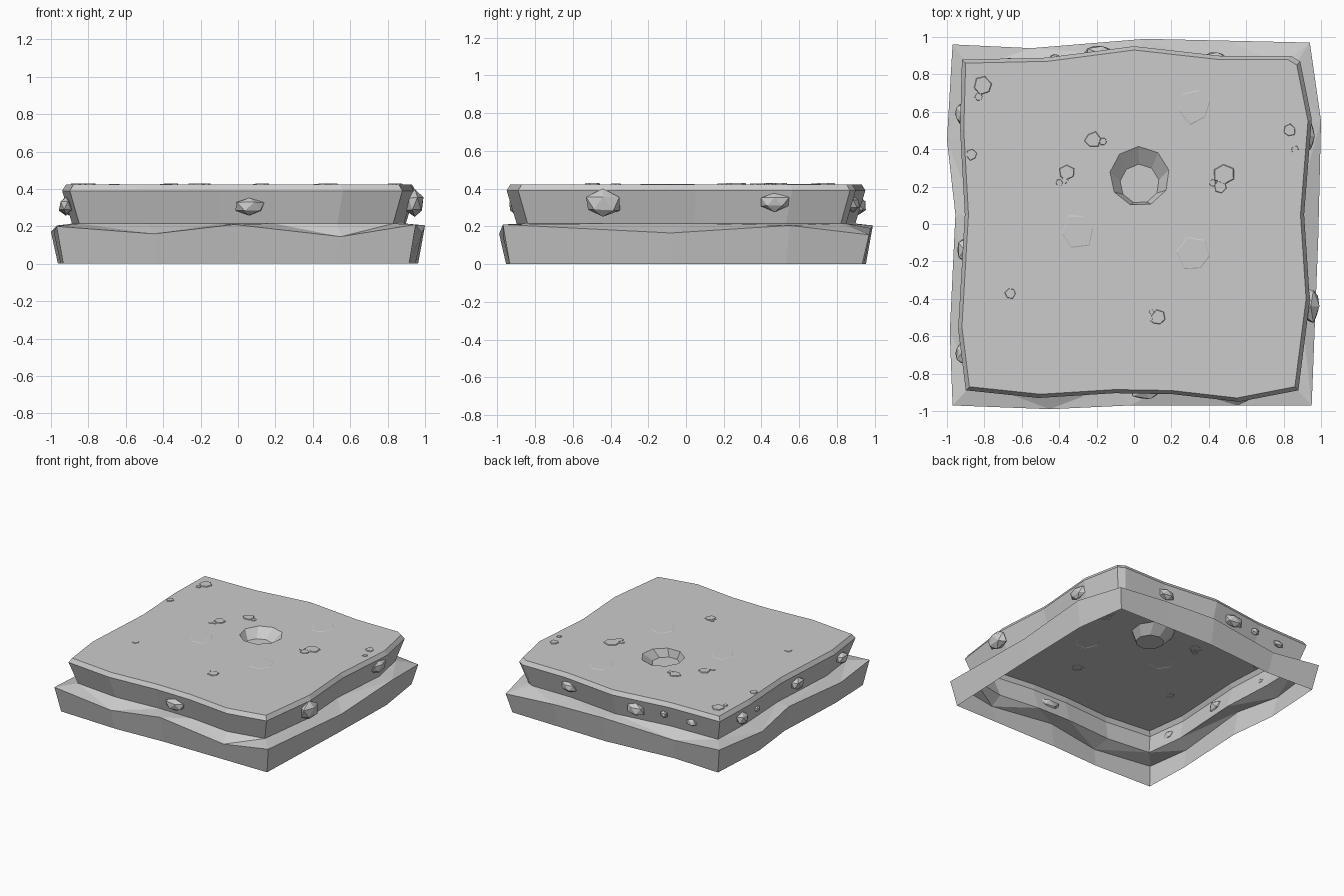
import bpy, bmesh, math, random
from mathutils import Vector

if "Cube" in bpy.data.objects:
    bpy.data.objects.remove(bpy.data.objects["Cube"])
random.seed(4)

def finish(name, bm):
    bmesh.ops.recalc_face_normals(bm, faces=bm.faces[:])
    me = bpy.data.meshes.new(name)
    bm.to_mesh(me)
    bm.free()
    ob = bpy.data.objects.new(name, me)
    bpy.context.collection.objects.link(ob)
    return ob

def ring(bm, pts):
    vs = [bm.verts.new(p) for p in pts]
    n = len(vs)
    return vs, [bm.edges.new((vs[i], vs[(i + 1) % n])) for i in range(n)]

def wall(bm, a, b):
    n = len(a)
    for i in range(n):
        j = (i + 1) % n
        bm.faces.new((a[i], a[j], b[j], b[i]))

def fill(bm, edges):
    bmesh.ops.triangle_fill(bm, edges=edges, use_beauty=True, normal=(0, 0, 1))

# Wavy outlines: slab top, and skirt rim with its height
slab = [(-.88, -.87), (-.5, -.91), (-.1, -.885), (.2, -.89), (.55, -.93), (.86, -.87),
        (.92, -.4), (.89, .05), (.93, .55), (.87, .85), (.82, .88), (.45, .88),
        (0, .93), (-.46, .87), (-.9, .86), (-.91, .5), (-.885, .05), (-.92, -.55)]
rim = [(-.97, -.97, .2), (-.45, -.99, .16), (-.02, -.97, .21), (.55, -.97, .145),
       (.95, -.97, .21), (.985, -.08, .165), (1, .55, .205), (.94, .97, .155),
       (.5, .98, .19), (.06, .99, .205), (-.55, .94, .165), (-.97, .96, .205),
       (-1, .45, .17), (-.955, .05, .205), (-.985, -.58, .17)]

def level(k, z):
    return [(x * k, y * k, z) for x, y in slab]

# Upper slab: open shell with a bevelled, undercut side and a crater in the top
bm = bmesh.new()
top, top_e = ring(bm, level(1, .423))
mid, _ = ring(bm, level(1.022, .39))
low, _ = ring(bm, level(.965, .215))
wall(bm, top, mid)
wall(bm, mid, low)
N = 9
def crater(cx, cy, r, z):
    return [(cx + r * math.cos(math.tau * (i + .3) / N),
             cy + r * math.sin(math.tau * (i + .3) / N), z) for i in range(N)]
lip, lip_e = ring(bm, crater(.03, .255, .16, .423))
pit, _ = ring(bm, crater(.03, .215, .105, .36))
wall(bm, lip, pit)
bm.faces.new(pit)
fill(bm, top_e + lip_e)
finish("upper_slab", bm)

# Lower skirt: flared wall, open below, with a ledge rising to the slab
bm = bmesh.new()
foot, _ = ring(bm, [(x * .963, y * .963, 0) for x, y, z in rim])
edge, edge_e = ring(bm, rim)
wall(bm, foot, edge)
inner, inner_e = ring(bm, level(.965, .215))
fill(bm, edge_e + inner_e)
finish("lower_skirt", bm)

# Stones embedded in the slab sides: position, half sizes
def stone(name, c, s):
    bm = bmesh.new()
    bmesh.ops.create_icosphere(bm, subdivisions=1, radius=1)
    for v in bm.verts:
        v.co = Vector([a * b for a, b in zip(v.co, s)]) * random.uniform(.88, 1.1) + Vector(c)
    finish(name, bm)

stones = [((.06, -.895, .305), (.09, .045, .05)),
          ((.945, -.44, .32), (.05, .1, .075)), ((.935, .47, .33), (.035, .085, .05)),
          ((.43, .885, .32), (.07, .04, .045)), ((-.19, .915, .31), (.085, .045, .055)),
          ((-.42, .885, .32), (.035, .025, .03)), ((-.66, .865, .31), (.045, .025, .03)),
          ((-.92, .59, .31), (.04, .065, .055)), ((-.905, .38, .3), (.02, .03, .025)),
          ((-.905, -.14, .31), (.045, .075, .05)), ((-.92, -.69, .31), (.04, .065, .05))]
for i, (c, s) in enumerate(stones):
    stone(f"side_stone_{i}", c, s)

# Flat chips barely proud of the top: x, y, radius, height
chips = [(-.81, .74, .05, .006), (-.83, .68, .022, .005), (-.87, .37, .03, .005),
         (-.22, .45, .045, .006), (-.165, .44, .022, .005), (-.36, .275, .045, .006),
         (-.37, .235, .02, .004), (-.4, .22, .02, .004), (.48, .265, .06, .006),
         (.46, .2, .035, .005), (.42, .22, .02, .004), (.83, .5, .035, .006),
         (.86, .4, .02, .005), (.13, -.5, .042, .006), (.1, -.51, .018, .004),
         (.095, -.47, .015, .004), (-.66, -.37, .03, .004), (-.3, -.035, .1, .002),
         (.32, -.16, .1, .002), (.32, .63, .1, .002)]
for i, (x, y, r, h) in enumerate(chips):
    bm = bmesh.new()
    t = random.random()
    shape = [(math.cos(math.tau * (k + t) / 6) * r * random.uniform(.85, 1.1),
              math.sin(math.tau * (k + t) / 6) * r * random.uniform(.85, 1.1)) for k in range(6)]
    lo, _ = ring(bm, [(x + a, y + b, .421) for a, b in shape])
    hi, _ = ring(bm, [(x + a * .9, y + b * .9, .423 + h) for a, b in shape])
    wall(bm, lo, hi)
    bm.faces.new(hi)
    finish(f"top_chip_{i}", bm)
